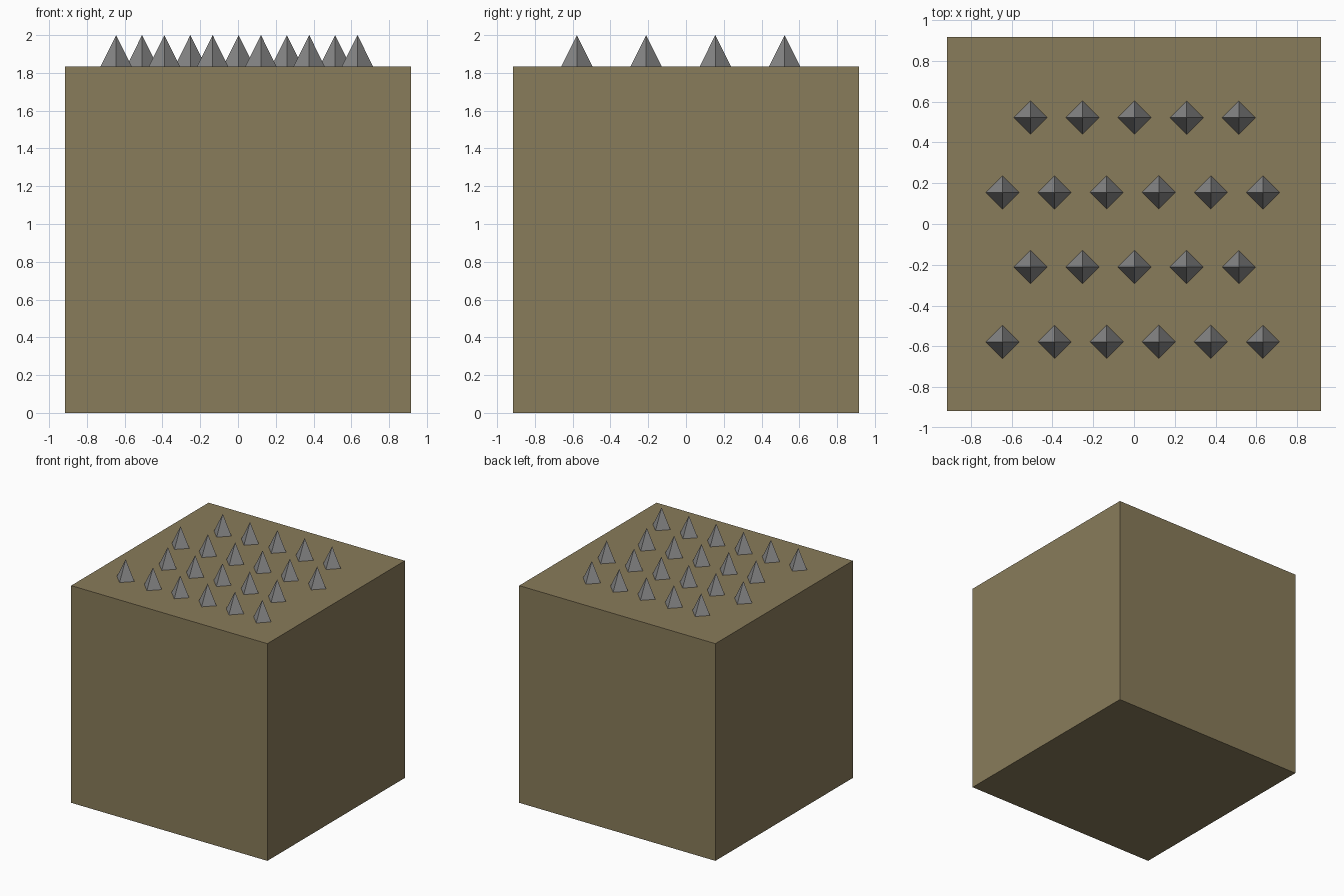
import bpy

if "Cube" in bpy.data.objects:
    bpy.data.objects.remove(bpy.data.objects["Cube"])

SIDE, HEIGHT = 1.834, 1.835


def material(name, rgb):
    m = bpy.data.materials.new(name)
    m.diffuse_color = (*rgb, 1)
    m.use_nodes = True
    m.node_tree.nodes["Principled BSDF"].inputs["Base Color"].default_value = m.diffuse_color
    return m


tan = material("tan", (0.25, 0.2, 0.103))
grey = material("grey", (0.25, 0.25, 0.25))

# solid block
bpy.ops.mesh.primitive_cube_add(size=1, location=(0, 0, HEIGHT / 2))
block = bpy.context.object
block.name = "block"
block.scale = (SIDE, SIDE, HEIGHT)
block.data.materials.append(tan)

# staggered rows of four-sided spikes: (y, first x, count)
rows = [(0.522, -0.508, 5), (0.155, -0.645, 6),
        (-0.211, -0.508, 5), (-0.578, -0.645, 6)]
for r, (y, x0, count) in enumerate(rows):
    for i in range(count):
        bpy.ops.mesh.primitive_cone_add(
            vertices=4, radius1=0.082, radius2=0, depth=2 - HEIGHT,
            location=(x0 + i * 0.2555, y, (2 + HEIGHT) / 2))
        spike = bpy.context.object
        spike.name = f"spike_{r + 1}_{i + 1}"
        spike.data.materials.append(grey)
